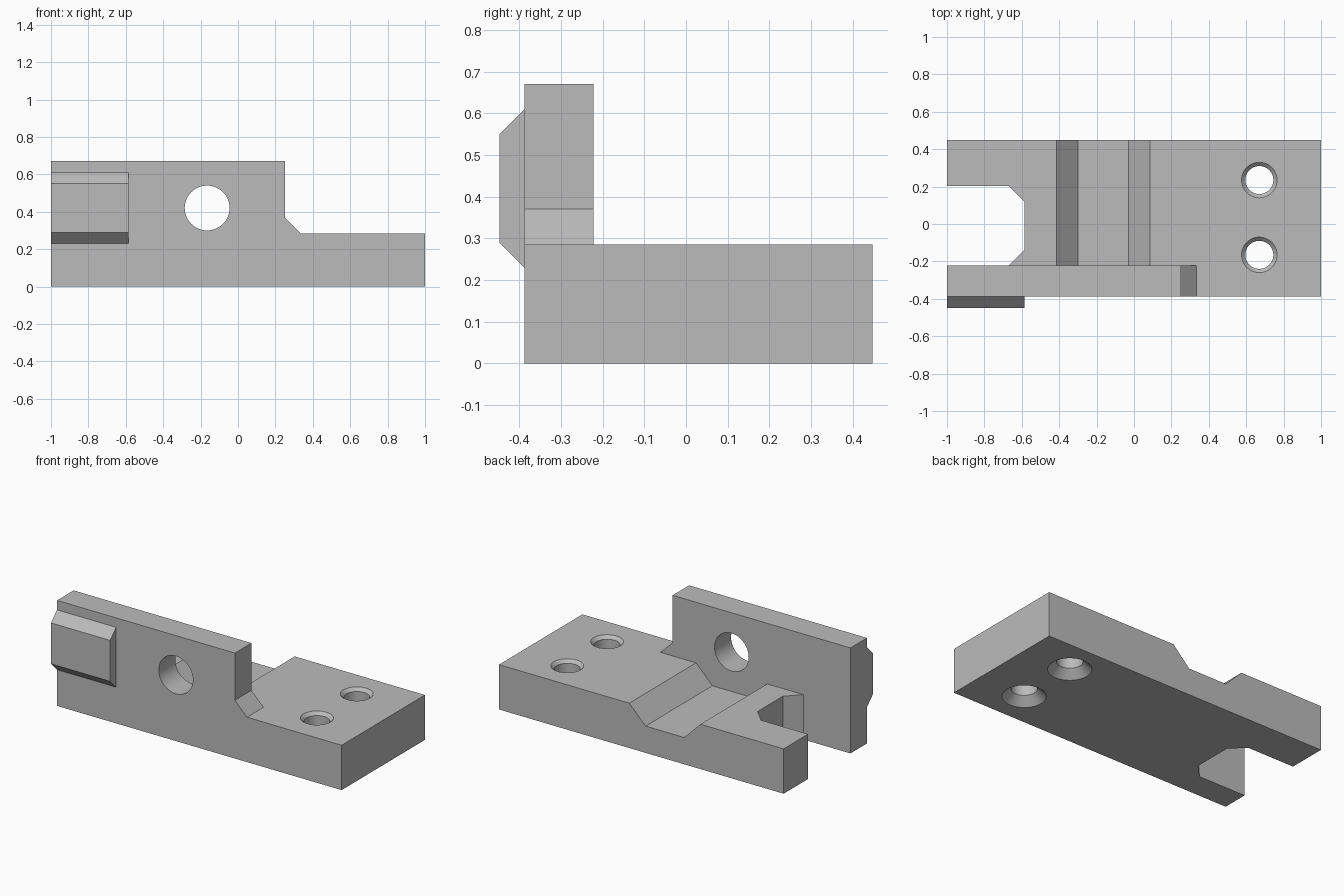
import bpy, bmesh
from math import radians, pi, sin, cos
from mathutils import Matrix, Vector

cube = bpy.data.objects.get("Cube")
if cube:
    bpy.data.objects.remove(cube, do_unlink=True)

grey = bpy.data.materials.new("machined_grey")
grey.use_nodes = True
grey.diffuse_color = (0.5, 0.5, 0.5, 1)
grey.node_tree.nodes["Principled BSDF"].inputs["Base Color"].default_value = (0.5, 0.5, 0.5, 1)

LEFT, RIGHT = -1.0, 1.0
FRONT, BACK = -0.388, 0.448
WALL_BACK = -0.222
DECK, TOP = 0.285, 0.67


def loft(name, rings):
    """Closed solid through matching rings of points."""
    bm = bmesh.new()
    loops = [[bm.verts.new(p) for p in ring] for ring in rings]
    n = len(loops[0])
    for a, b in zip(loops, loops[1:]):
        for i in range(n):
            j = (i + 1) % n
            bm.faces.new((a[i], a[j], b[j], b[i]))
    bm.faces.new(loops[0])
    bm.faces.new(loops[-1])
    bmesh.ops.recalc_face_normals(bm, faces=bm.faces)
    mesh = bpy.data.meshes.new(name)
    bm.to_mesh(mesh)
    bm.free()
    mesh.materials.append(grey)
    obj = bpy.data.objects.new(name, mesh)
    bpy.context.collection.objects.link(obj)
    return obj


def prism(name, outline, axis, lo, hi):
    """Extrude a 2D outline along one axis; the outline fills the other two."""
    def place(p, t):
        c = list(p)
        c.insert(axis, t)
        return Vector(c)
    return loft(name, [[place(p, t) for p in outline] for t in (lo, hi)])


def drill(name, profile, place):
    """Round cutter from (radius, height) steps."""
    angles = [2 * pi * i / 48 for i in range(48)]
    return loft(name, [[place @ Vector((r * cos(a), r * sin(a), h)) for a in angles]
                       for r, h in profile])


# Body: stepped side profile with a chamfered foot at the wall's end
body = prism("bracket_body", [(LEFT, 0), (RIGHT, 0), (RIGHT, DECK), (0.335, DECK),
                              (0.25, 0.37), (0.25, TOP), (LEFT, TOP)], 1, FRONT, BACK)

cutters = [
    # Clears everything behind the wall and forms the sloped cross groove
    prism("rear_cutter", [(-1.1, DECK), (-0.415, DECK), (-0.3, 0.17), (-0.03, 0.17),
                          (0.085, DECK), (0.5, DECK), (0.5, 0.8), (-1.1, 0.8)],
          1, WALL_BACK, 0.6),
    # End slot with chamfered inner corners
    prism("slot_cutter", [(-1.1, WALL_BACK), (-0.67, WALL_BACK), (-0.585, -0.137),
                          (-0.585, 0.118), (-0.67, 0.203), (-1.1, 0.203)], 2, -0.1, 0.5),
    # Cross hole through the wall
    drill("wall_hole_cutter", [(0.12, -0.3), (0.12, 0.3)],
          Matrix.Translation((-0.165, FRONT, 0.42)) @ Matrix.Rotation(radians(90), 4, "X")),
]
# Screw holes, chamfered above and countersunk below
for y in (-0.165, 0.235):
    cutters.append(drill("screw_hole_cutter",
                         [(0.145, -0.02), (0.075, 0.05), (0.075, DECK - 0.02),
                          (0.115, DECK + 0.02)], Matrix.Translation((0.67, y, 0))))

bpy.context.view_layer.objects.active = body
for cutter in cutters:
    cutter.hide_render = True
    mod = body.modifiers.new("cut", "BOOLEAN")
    mod.operation, mod.solver, mod.object = "DIFFERENCE", "EXACT", cutter
    bpy.ops.object.modifier_apply(modifier=mod.name)
    bpy.data.objects.remove(cutter, do_unlink=True)

# Raised pad on the front of the wall
pad = prism("front_pad", [(FRONT, 0.23), (-0.448, 0.29), (-0.448, 0.55), (FRONT, 0.61)],
            0, LEFT, -0.585)

bpy.ops.object.select_all(action="DESELECT")
for obj in (body, pad):
    obj.select_set(True)
bpy.ops.object.shade_smooth_by_angle(angle=radians(25))
